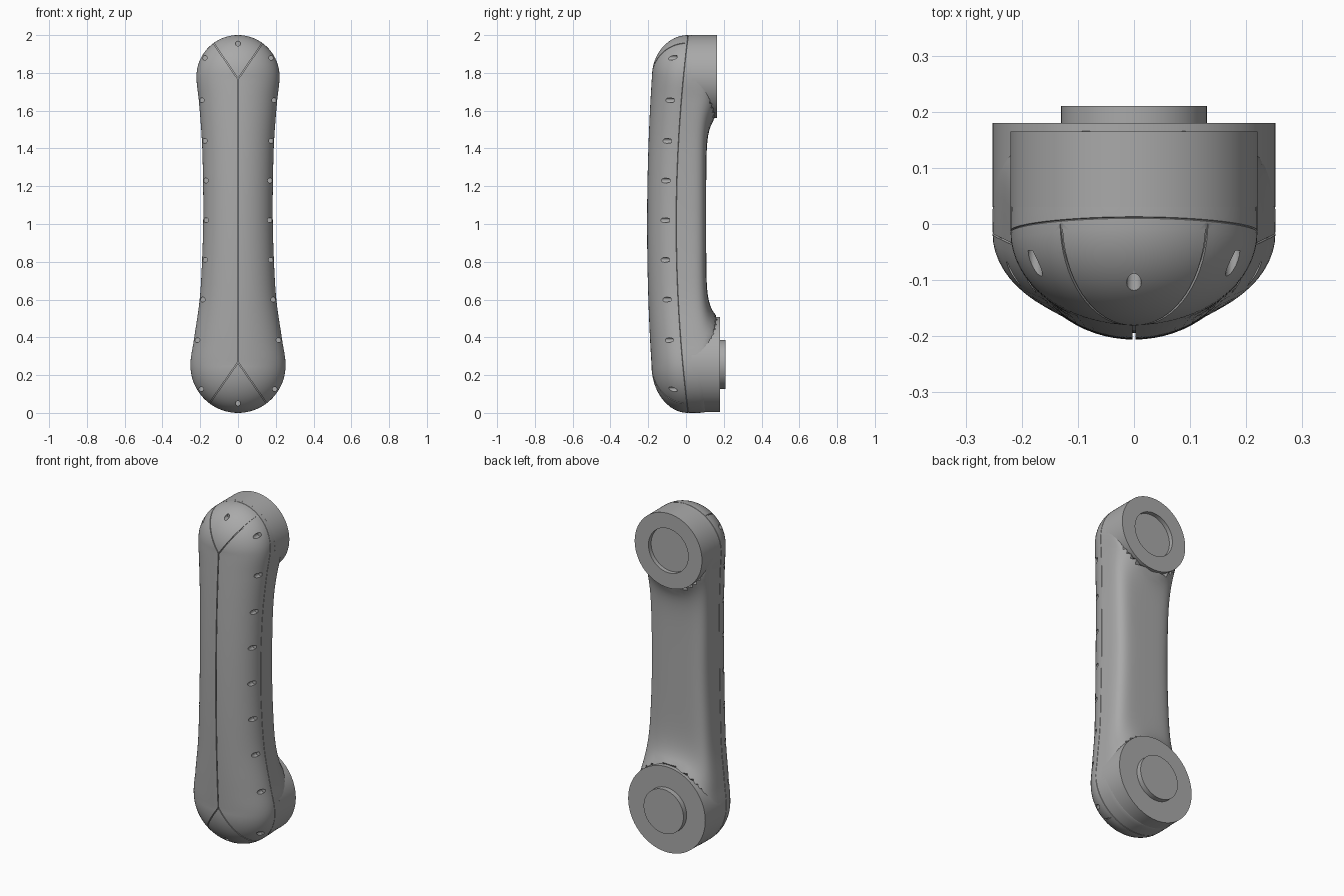
import bpy, bmesh, math
from mathutils import Vector

if "Cube" in bpy.data.objects:
    bpy.data.objects.remove(bpy.data.objects["Cube"])

grey = bpy.data.materials.new("grey plastic")
grey.use_nodes = True
grey.diffuse_color = (0.4, 0.4, 0.4, 1)
grey.node_tree.nodes["Principled BSDF"].inputs["Base Color"].default_value = (0.4, 0.4, 0.4, 1)

# Ends of the handset: centre height, radius, back face depth
TOP_Z, TOP_R, TOP_Y = 1.78, 0.22, 0.165
LOW_Z, LOW_R, LOW_Y = 0.252, 0.252, 0.18
WAIST = [(LOW_Z, LOW_R), (0.39, 0.233), (0.6, 0.203), (0.81, 0.19), (1.02, 0.184),
         (1.23, 0.185), (1.44, 0.191), (1.65, 0.207), (TOP_Z, TOP_R)]


def half_width(z):
    """Smooth curve through the waist points, vertical at both ends."""
    pts = WAIST
    slope = [0] + [(pts[i + 1][1] - pts[i - 1][1]) / (pts[i + 1][0] - pts[i - 1][0])
                   for i in range(1, len(pts) - 1)] + [0]
    i = max(k for k in range(len(pts) - 1) if k == 0 or pts[k][0] <= z)
    (z0, w0), (z1, w1) = pts[i], pts[i + 1]
    h = z1 - z0
    u = (z - z0) / h
    return ((2*u**3 - 3*u**2 + 1) * w0 + (u**3 - 2*u**2 + u) * h * slope[i]
            + (3*u**2 - 2*u**3) * w1 + (u**3 - u**2) * h * slope[i + 1])


def seam_y(z):
    return -0.053 + 0.063 * (z - 1) ** 2


def crest_y(z):
    return -0.206 + 0.042 * (z - 1) ** 2


def front_y(x, z):
    """Depth of the domed front at a point."""
    mid = min(max(z, LOW_Z), TOP_Z)
    w = half_width(mid)
    dist = math.hypot(x, z - mid)
    r = min(dist / w, 1)
    rim = mid + (z - mid) / dist * w if dist > 1e-6 else mid
    return seam_y(rim) + (crest_y(mid) - seam_y(rim)) * math.sqrt(1 - r * r)


def back_y(x, z):
    """Flat back, swept up in a fillet towards the two round ends."""
    y = 0.107
    for cz, cr, cy in ((TOP_Z, TOP_R, TOP_Y), (LOW_Z, LOW_R, LOW_Y)):
        d = math.hypot(x, z - cz) - cr
        rise = cy - 0.01 - 0.107
        y += rise * math.exp(-d / 0.06) if d > 0 else rise - min(-2 * d, rise)
    return y


def make(name, bm):
    bmesh.ops.recalc_face_normals(bm, faces=bm.faces)
    me = bpy.data.meshes.new(name)
    bm.to_mesh(me)
    bm.free()
    ob = bpy.data.objects.new(name, me)
    bpy.context.collection.objects.link(ob)
    me.materials.append(grey)
    return ob


def smooth(ob):
    bpy.ops.object.select_all(action='DESELECT')
    ob.select_set(True)
    bpy.context.view_layer.objects.active = ob
    bpy.ops.object.shade_smooth_by_angle(angle=math.radians(35))


# Outline of the handset seen from the front, paired with its spine height
ARC, SIDE = 20, 64
half = [(TOP_R * math.sin(a), TOP_Z + TOP_R * math.cos(a), TOP_Z)
        for a in (math.pi / 2 * i / ARC for i in range(ARC))]
half += [(half_width(z), z, z)
         for z in (TOP_Z + (LOW_Z - TOP_Z) * i / SIDE for i in range(SIDE + 1))]
half += [(LOW_R * math.cos(a), LOW_Z - LOW_R * math.sin(a), LOW_Z)
         for a in (math.pi / 2 * i / ARC for i in range(1, ARC + 1))]
outline = half + [(-x, z, m) for x, z, m in half[-2:0:-1]]

# Body: domed front, fine seam groove, squarer back
front_r = [math.sin(math.pi / 2 * i / 16) for i in range(17)]
back_r = [math.cos(1.35 * i / 14) ** 0.4 for i in range(15)] + [0.4, 0.2, 0]
bm = bmesh.new()
rings = []
for px, pz, m in outline:
    ys, yc = seam_y(pz), crest_y(m)
    ring = []

    def add(r, y):
        ring.append(bm.verts.new((px * r, y, m + (pz - m) * r)))

    for r in front_r:
        add(r, ys + (yc - ys) * math.sqrt(max(0, 1 - r * r)))
    add(0.988, ys + 0.0015)
    for r in back_r:
        yb = back_y(px * r, m + (pz - m) * r)
        add(r, ys + 0.003 + (yb - ys - 0.003) * max(0, 1 - r ** 5) ** 0.2)
    rings.append(ring)
for i, a in enumerate(rings):
    b = rings[(i + 1) % len(rings)]
    for j in range(len(a) - 1):
        bm.faces.new((a[j], b[j], b[j + 1], a[j + 1]))
bmesh.ops.remove_doubles(bm, verts=bm.verts, dist=1e-5)
bmesh.ops.dissolve_degenerate(bm, edges=bm.edges, dist=1e-6)
body = make("handset_body", bm)


# Cutters: panel grooves and drilled holes in the front
def groove(bm, start, end, depth=0.012, width=0.005, steps=24):
    a, b = Vector(start), Vector(end)
    side = (b - a).normalized().orthogonal() * width / 2
    rows = []
    for i in range(steps + 1):
        p = a.lerp(b, i / steps)
        y = front_y(p.x, p.y) + depth
        rows.append([bm.verts.new((q.x, d, q.y)) for q, d in
                     ((p - side, -0.3), (p + side, -0.3), (p + side, y), (p - side, y))])
    for r, s in zip(rows, rows[1:]):
        for k in range(4):
            bm.faces.new((r[k], r[(k + 1) % 4], s[(k + 1) % 4], s[k]))
    bm.faces.new(rows[0])
    bm.faces.new(rows[-1])


def hole(bm, x, z, radius=0.013, depth=0.025):
    y0, y1 = -0.32, front_y(x, z) + depth
    loops = [[bm.verts.new((x + radius * math.cos(k * math.pi / 8), y,
                            z + radius * math.sin(k * math.pi / 8))) for k in range(16)]
             for y in (y0, y1)]
    for k in range(16):
        n = (k + 1) % 16
        bm.faces.new((loops[0][k], loops[0][n], loops[1][n], loops[1][k]))
    for loop in loops:
        bm.faces.new(loop)


cutters = []
for name, lines in (("centre_groove", [((0, 0.268), (0, 1.768))]),
                    ("left_grooves", [((0, 1.768), (0.135, 1.965)), ((0, 0.268), (0.155, 0.045))]),
                    ("right_grooves", [((0, 1.768), (-0.135, 1.965)), ((0, 0.268), (-0.155, 0.045))])):
    bm = bmesh.new()
    for line in lines:
        groove(bm, *line)
    cutters.append(make(name, bm))

bm = bmesh.new()
for x, z in ((0.195, 0.125), (0.215, 0.385), (0.187, 0.6), (0.174, 0.81), (0.169, 1.02),
             (0.17, 1.23), (0.176, 1.44), (0.192, 1.655), (0.176, 1.88)):
    hole(bm, x, z)
    hole(bm, -x, z)
hole(bm, 0, 1.955)
hole(bm, 0, 0.05)
cutters.append(make("front_holes", bm))

bpy.context.view_layer.objects.active = body
for c in cutters:
    mod = body.modifiers.new(c.name, 'BOOLEAN')
    mod.operation, mod.solver, mod.object = 'DIFFERENCE', 'EXACT', c
    bpy.ops.object.modifier_apply(modifier=mod.name)
for c in cutters:
    bpy.data.objects.remove(c)
smooth(body)


# Round ends, turned about the front-to-back axis
def turned(name, profile, cz, seg=96):
    bm = bmesh.new()
    vs = [bm.verts.new((r, y, cz)) for r, y in profile]
    es = [bm.edges.new(e) for e in zip(vs, vs[1:])]
    bmesh.ops.spin(bm, geom=vs + es, cent=(0, 0, cz), axis=(0, 1, 0),
                   angle=2 * math.pi, steps=seg)
    bmesh.ops.remove_doubles(bm, verts=bm.verts, dist=1e-5)
    smooth(make(name, bm))


R = 0.13
turned("earpiece", [(0, 0.03), (TOP_R, 0.03), (TOP_R, TOP_Y), (R, TOP_Y),
                    (R, TOP_Y - 0.025), (0, TOP_Y - 0.025)], TOP_Z)
turned("mouthpiece", [(0, 0.03), (LOW_R, 0.03), (LOW_R, LOW_Y), (R, LOW_Y),
                      (R, LOW_Y + 0.03), (0, LOW_Y + 0.03)], LOW_Z + 0.004)
